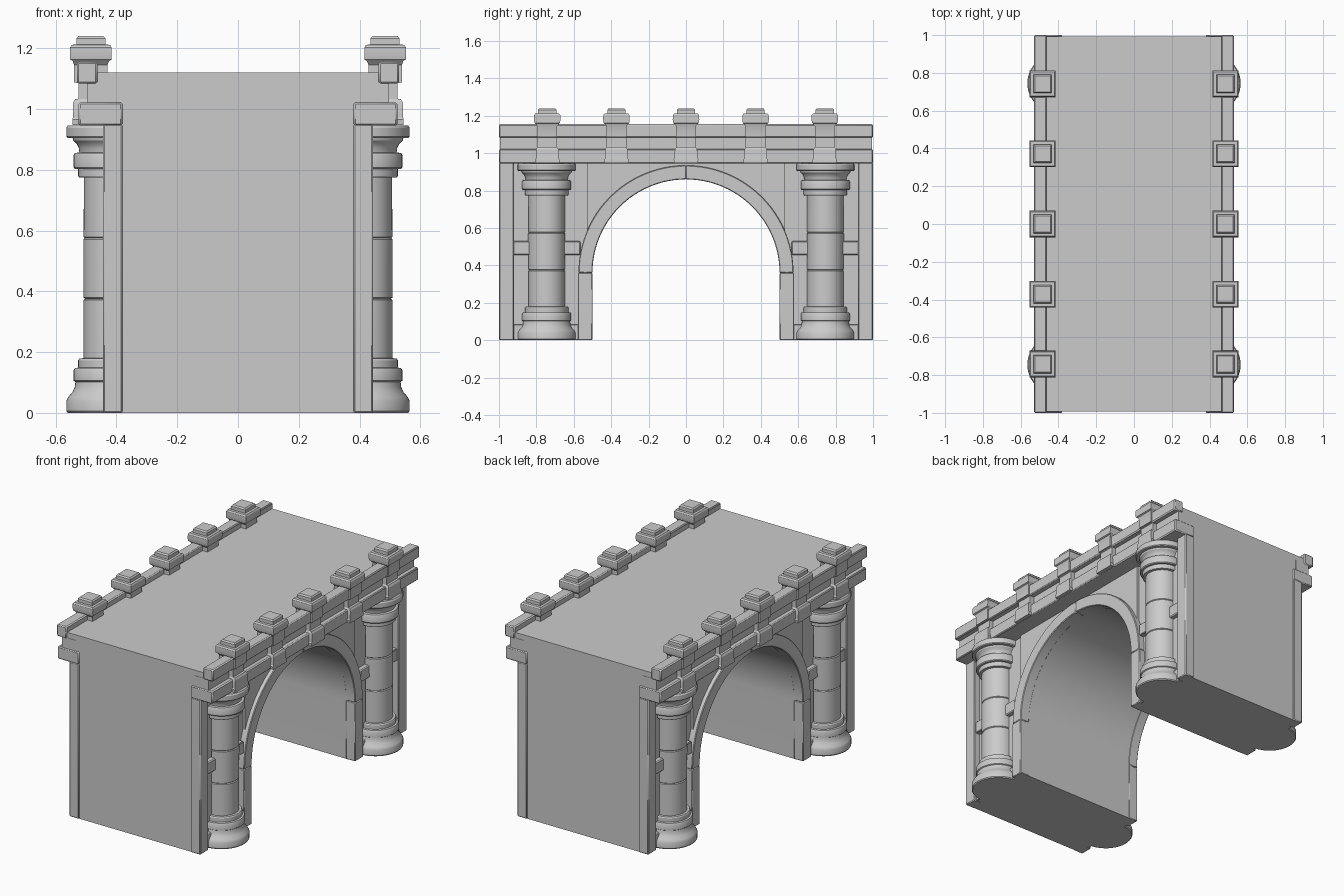
import bpy, bmesh, math
from math import sin, cos, pi

if "Cube" in bpy.data.objects:
    bpy.data.objects.remove(bpy.data.objects["Cube"])


def finish(name, bm, mirror=(True, True), bevel=0.0, angle=30):
    """Turn a bmesh into a smooth-by-angle object, mirrored about the origin."""
    bmesh.ops.recalc_face_normals(bm, faces=bm.faces)
    me = bpy.data.meshes.new(name)
    bm.to_mesh(me)
    bm.free()
    ob = bpy.data.objects.new(name, me)
    bpy.context.collection.objects.link(ob)
    bpy.ops.object.select_all(action='DESELECT')
    ob.select_set(True)
    bpy.context.view_layer.objects.active = ob
    bpy.ops.object.shade_smooth_by_angle(angle=math.radians(angle))
    if bevel:
        b = ob.modifiers.new("Bevel", 'BEVEL')
        b.width, b.segments = bevel, 1
        b.limit_method, b.angle_limit = 'ANGLE', math.radians(40)
    if any(mirror):
        m = ob.modifiers.new("Mirror", 'MIRROR')
        m.use_axis = (mirror[0], mirror[1], False)
        m.use_mirror_merge = False
    return ob


def box(name, x, y, z, **kw):
    return slab(name, [(y[0], z[0]), (y[1], z[0]), (y[1], z[1]), (y[0], z[1])], x, **kw)


def slab(name, yz, x, **kw):
    """Extrude a (y, z) outline between two x positions."""
    bm = bmesh.new()
    f = bm.faces.new([bm.verts.new((x[0], y, z)) for y, z in yz])
    ext = bmesh.ops.extrude_face_region(bm, geom=[f], use_keep_orig=True)
    bmesh.ops.translate(bm, vec=(x[1] - x[0], 0, 0),
                        verts=[v for v in ext['geom'] if isinstance(v, bmesh.types.BMVert)])
    return finish(name, bm, **kw)


def arc(r, a0, a1, n=32, cz=0.36):
    return [(r * cos(a0 + (a1 - a0) * i / n), cz + r * sin(a0 + (a1 - a0) * i / n))
            for i in range(n + 1)]


def half_lathe(name, profile, cx, cy, n=24):
    """Revolve (r, z) through 180 degrees, facing +x."""
    bm = bmesh.new()
    rings = [[bm.verts.new((cx + r * cos(-pi / 2 + pi * i / n), cy + r * sin(-pi / 2 + pi * i / n), z))
              for i in range(n + 1)] for r, z in profile]
    for a, b in zip(rings, rings[1:]):
        for i in range(n):
            bm.faces.new((a[i], a[i + 1], b[i + 1], b[i]))
    bm.faces.new(rings[0])
    bm.faces.new(rings[-1])
    return finish(name, bm)


def tower(name, sections, cx, cy, mirror):
    """Stack square sections given as (half_x, half_y, z)."""
    bm = bmesh.new()
    rings = [[bm.verts.new((cx + sx * hx, cy + sy * hy, z))
              for sx, sy in ((-1, -1), (1, -1), (1, 1), (-1, 1))] for hx, hy, z in sections]
    for a, b in zip(rings, rings[1:]):
        for i in range(4):
            j = (i + 1) % 4
            bm.faces.new((a[i], a[j], b[j], b[i]))
    bm.faces.new(rings[0])
    bm.faces.new(rings[-1])
    return finish(name, bm, mirror=mirror)


# Main wall block with the arched passage, and the deck on top
slab("bridge_body", [(-0.993, 0), (-0.993, 0.95), (0.993, 0.95), (0.993, 0), (0.502, 0)]
     + arc(0.502, 0, pi, 48) + [(-0.502, 0)], (-0.405, 0.405), mirror=(False, False))
box("deck", (-0.465, 0.465), (-0.993, 0.993), (0.945, 1.12), mirror=(False, False))

# Spandrel wall above the arch, standing proud of the side panels
a = math.acos(0.53 / 0.56)
slab("spandrel", arc(0.56, a, pi - a, 40) + [(-0.53, 0.948), (0.53, 0.948)],
     (0.39, 0.42), mirror=(True, False))

# Arch surround: two curved halves on two jambs
slab("arch_surround", arc(0.5, 0, pi / 2, 24) + arc(0.575, pi / 2, 0, 24),
     (0.38, 0.445), bevel=0.004)
box("arch_jamb", (0.38, 0.445), (0.5, 0.578), (0, 0.36), bevel=0.004)

# Corner strips, panel rails and skirting
box("corner_strip", (0.38, 0.445), (0.92, 1.0), (0, 0.95), bevel=0.005)
box("panel_rail", (0.39, 0.435), (0.565, 0.925), (0.455, 0.53), bevel=0.005)
box("panel_skirting", (0.39, 0.43), (0.57, 0.925), (0, 0.085), bevel=0.004)

# Cornice bands and top rail
box("cornice_lower", (0.38, 0.525), (-1, 1), (0.945, 1.022), mirror=(True, False), bevel=0.006)
box("cornice_middle", (0.40, 0.497), (-0.995, 0.995), (1.02, 1.087), mirror=(True, False))
box("parapet_rail", (0.463, 0.53), (-1, 1), (1.083, 1.155), mirror=(True, False), bevel=0.006)

# Half columns with moulded base, banded shaft and flared capital
column = [(0.15, 0), (0.155, 0.006), (0.155, 0.04), (0.149, 0.052), (0.135, 0.068), (0.127, 0.085),
          (0.125, 0.102), (0.131, 0.106), (0.131, 0.14), (0.127, 0.147), (0.116, 0.149),
          (0.116, 0.173), (0.112, 0.179), (0.098, 0.18),
          (0.098, 0.371), (0.093, 0.375), (0.098, 0.379),
          (0.099, 0.571), (0.094, 0.575), (0.098, 0.579),
          (0.097, 0.774), (0.113, 0.775), (0.116, 0.78), (0.116, 0.802), (0.127, 0.803),
          (0.131, 0.808), (0.131, 0.848), (0.127, 0.855), (0.112, 0.857), (0.114, 0.872),
          (0.121, 0.886), (0.132, 0.896), (0.134, 0.904), (0.151, 0.905), (0.155, 0.91),
          (0.155, 0.938), (0.15, 0.946)]
half_lathe("column", column, 0.41, 0.745)

# Parapet posts with stepped caps
post = [(0.061, 0.064, 0.947), (0.061, 0.066, 0.965), (0.059, 0.061, 0.972), (0.059, 0.06, 1.02),
        (0.052, 0.053, 1.032), (0.04, 0.053, 1.034), (0.04, 0.053, 1.085), (0.055, 0.053, 1.087),
        (0.055, 0.053, 1.145), (0.06, 0.064, 1.158), (0.068, 0.068, 1.162), (0.068, 0.071, 1.178),
        (0.068, 0.07, 1.203), (0.063, 0.064, 1.211), (0.048, 0.049, 1.212), (0.048, 0.049, 1.232),
        (0.041, 0.042, 1.24)]
for y in (0, 0.372, 0.742):
    tower("parapet_post", post, 0.484, y, (True, y > 0))
